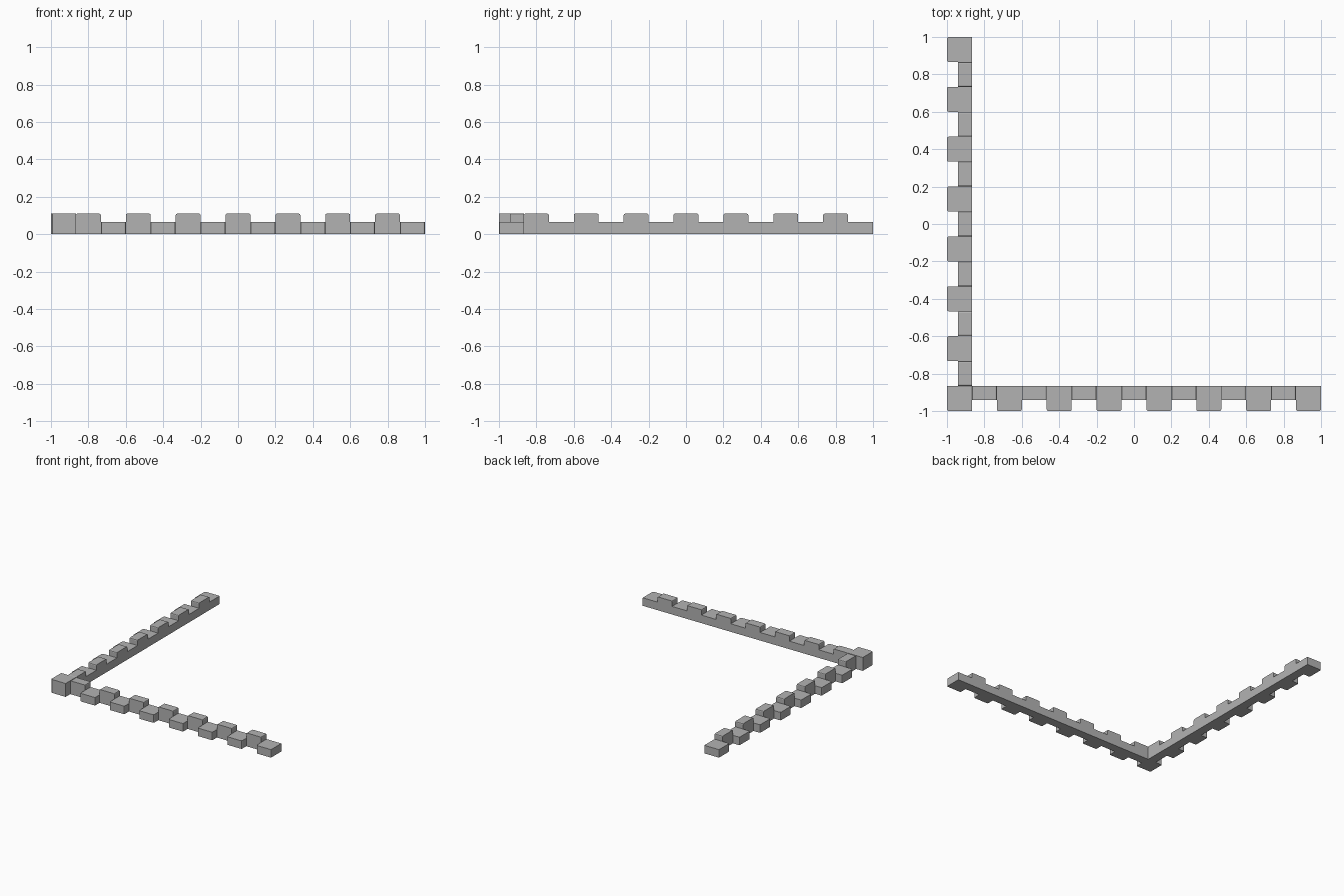
import bpy
import bmesh
from mathutils import Vector

cube = bpy.data.objects.get("Cube")
if cube:
    bpy.data.objects.remove(cube, do_unlink=True)

CELLS = 15
STEP = 2 / CELLS
INNER = -1 + STEP      # inner face of both arms
RIDGE = -0.94          # outer face of the narrow ridge
LOW, HIGH = 0.066, 0.11
R = 0.008              # rounding of block corners

grey = bpy.data.materials.new("plain grey")
grey.use_nodes = True
grey.diffuse_color = (0.45, 0.45, 0.45, 1)
bsdf = grey.node_tree.nodes["Principled BSDF"]
bsdf.inputs["Base Color"].default_value = grey.diffuse_color
bsdf.inputs["Roughness"].default_value = 0.8


def prism(name, outline, sweep, place):
    """Extrude a flat outline by sweep; place maps (u, v, w) to a position."""
    bm = bmesh.new()
    bottom = [bm.verts.new(place(u, v, sweep[0])) for u, v in outline]
    face = bm.faces.new(bottom)
    shift = Vector(place(0, 0, sweep[1])) - Vector(place(0, 0, sweep[0]))
    grown = bmesh.ops.extrude_face_region(bm, geom=[face], use_keep_orig=True)
    bmesh.ops.translate(bm, vec=shift, verts=[
        g for g in grown["geom"] if isinstance(g, bmesh.types.BMVert)])
    bmesh.ops.recalc_face_normals(bm, faces=bm.faces)
    mesh = bpy.data.meshes.new(name)
    bm.to_mesh(mesh)
    bm.free()
    mesh.materials.append(grey)
    obj = bpy.data.objects.new(name, mesh)
    bpy.context.collection.objects.link(obj)
    return obj


def bump(start, base, peak):
    """Block silhouette with softened outer corners."""
    end = start + STEP
    r = R if peak > base else -R
    s = 0.3
    return [(start, base), (start, peak - r), (start + R * s, peak - r * s),
            (start + R, peak), (end - R, peak), (end - R * s, peak - r * s),
            (end, peak - r), (end, base)]


def arm(label, swap):
    """One crenellated arm; swap turns it from the x to the y direction."""
    def turn(along, across, up):
        return (across, along, up) if swap else (along, across, up)

    # Narrow ridge with raised blocks on every odd cell
    outline = [(INNER, 0)]
    for i in range(1, CELLS, 2):
        outline += bump(-1 + i * STEP, LOW, HIGH)
    outline += [(1, LOW), (1, 0)]
    prism(label + "_ridge", outline, (RIDGE, INNER),
          lambda u, v, w: turn(u, w, v))

    # Low blocks projecting outward on every even cell
    for i in range(2, CELLS, 2):
        prism(f"{label}_outer_block_{i // 2}", bump(-1 + i * STEP, RIDGE, -1),
              (0, LOW), lambda u, v, w: turn(u, v, w))


# Corner block joining the two arms
prism("corner_block",
      [(-1, -1 + R), (-1 + R, -1), (INNER, -1), (INNER, INNER), (-1, INNER)],
      (0, HIGH), lambda u, v, w: (u, v, w))
arm("front_arm", False)
arm("side_arm", True)
